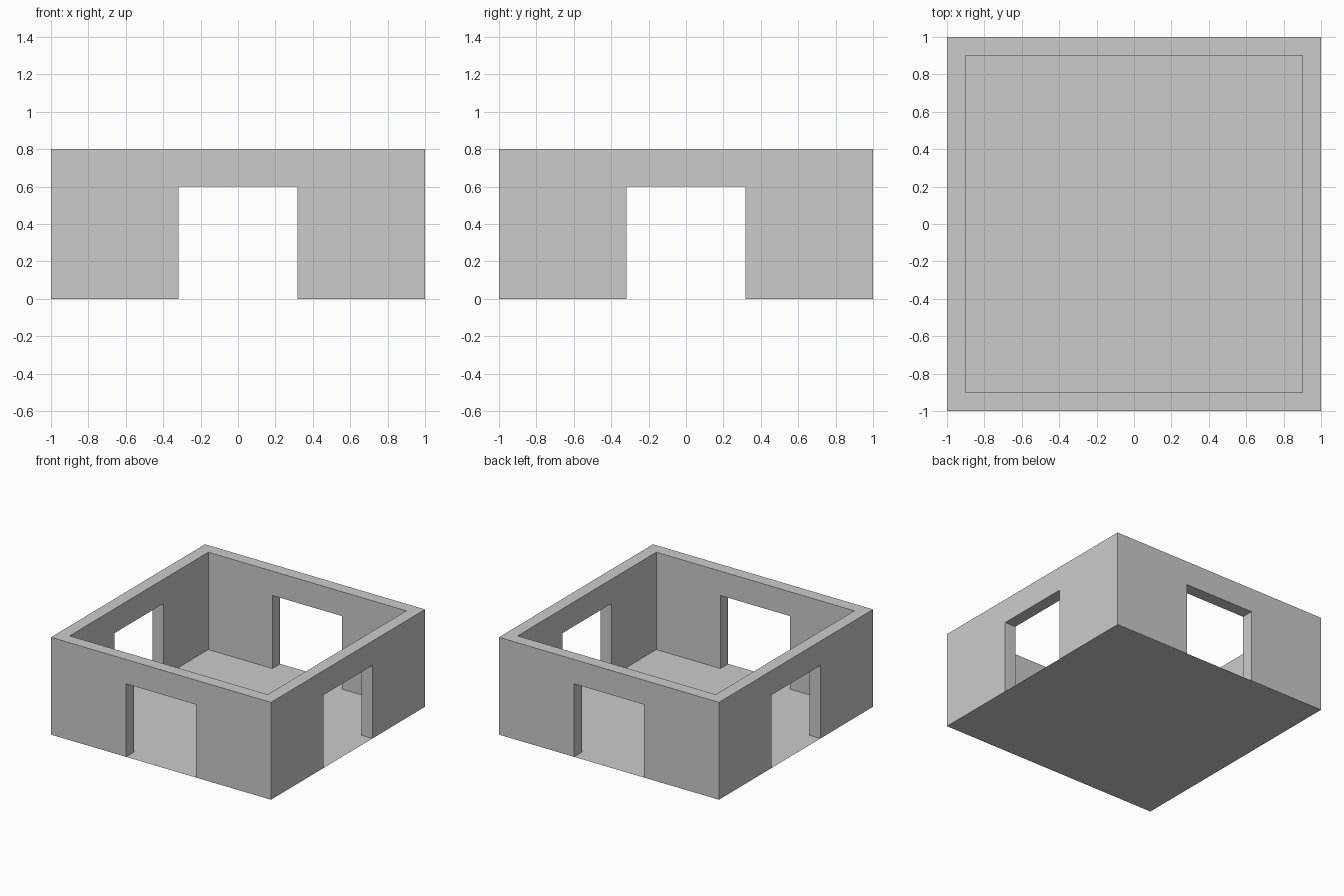
import bpy, bmesh
from math import pi
from mathutils import Matrix

if "Cube" in bpy.data.objects:
    bpy.data.objects.remove(bpy.data.objects["Cube"])

OUTER, INNER = 1.0, 0.9          # half widths of the wall faces
HEIGHT = 0.8
DOOR_HALF, DOOR_H = 0.317, 0.6


def finish(bm, name):
    mesh = bpy.data.meshes.new(name)
    bm.to_mesh(mesh)
    bm.free()
    obj = bpy.data.objects.new(name, mesh)
    bpy.context.collection.objects.link(obj)
    return obj


def wall_profile(bm, half, rot):
    """Outline of one wall face with its doorway notch, at y = -half."""
    w, h = DOOR_HALF, DOOR_H
    pts = [(-half, 0), (-w, 0), (-w, h), (w, h), (w, 0),
           (half, 0), (half, HEIGHT), (-half, HEIGHT)]
    return [bm.verts.new(rot @ Matrix.Translation((x, -half, z)).translation)
            for x, z in pts]


# Four mitred walls, each with a doorway
bm = bmesh.new()
for k in range(4):
    rot = Matrix.Rotation(k * pi / 2, 4, 'Z')
    out = wall_profile(bm, OUTER, rot)
    inn = wall_profile(bm, INNER, rot)
    bm.faces.new(out)
    bm.faces.new(inn[::-1])
    # door jambs, lintel underside and top rim
    for a, b in ((1, 2), (2, 3), (3, 4), (6, 7)):
        bm.faces.new((out[b], out[a], inn[a], inn[b]))
bmesh.ops.remove_doubles(bm, verts=bm.verts, dist=1e-4)
finish(bm, "walls")

# Thin floor sheet under the whole room
bm = bmesh.new()
bmesh.ops.create_grid(bm, x_segments=1, y_segments=1, size=OUTER)
finish(bm, "floor")
